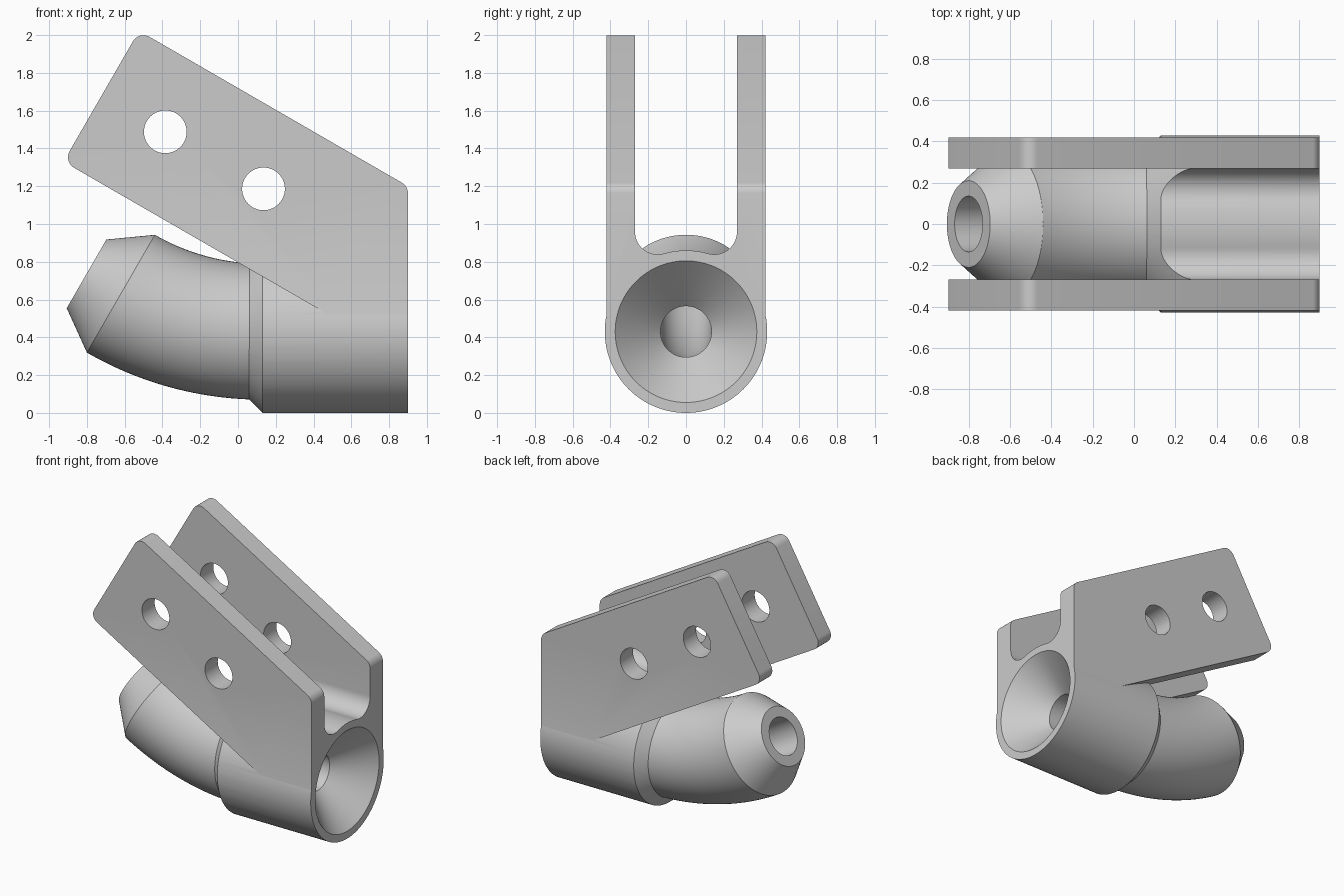
import bpy
import bmesh
from math import sin, cos, pi, radians, sqrt, asin, atan2

cube = bpy.data.objects.get("Cube")
if cube:
    bpy.data.objects.remove(cube, do_unlink=True)

AXIS_Z = 0.43      # height of the socket axis
SOCKET_R = 0.43
TUBE_R = 0.36
BORE_R = 0.135
BEND_X, BEND_R, BEND = 0.13, 1.5, radians(30)
END_X = 0.9
INNER_Y, OUTER_Y = 0.27, 0.42
SIDES = 96

grey = bpy.data.materials.new("plain grey")
grey.use_nodes = True
grey.diffuse_color = (0.6, 0.6, 0.6, 1)
grey.node_tree.nodes["Principled BSDF"].inputs["Base Color"].default_value = (0.6, 0.6, 0.6, 1)


def finish(bm, name):
    bmesh.ops.recalc_face_normals(bm, faces=bm.faces)
    mesh = bpy.data.meshes.new(name)
    bm.to_mesh(mesh)
    bm.free()
    mesh.materials.append(grey)
    obj = bpy.data.objects.new(name, mesh)
    bpy.context.collection.objects.link(obj)
    return obj


def sweep(name, stations):
    """Closed round tube through stations of (x, z, tilt, radius)."""
    bm = bmesh.new()
    rings = []
    for x, z, t, r in stations:
        ring = []
        for i in range(SIDES):
            a = 2 * pi * i / SIDES
            up = r * cos(a)
            ring.append(bm.verts.new((x + up * sin(t), r * sin(a), z + up * cos(t))))
        rings.append(ring)
    for a, b in zip(rings, rings[1:]):
        for i in range(SIDES):
            j = (i + 1) % SIDES
            bm.faces.new((a[i], a[j], b[j], b[i]))
    bm.faces.new(rings[0])
    bm.faces.new(rings[-1])
    return finish(bm, name)


def prism(points, offset):
    """Solid made by pushing a flat outline along an offset."""
    bm = bmesh.new()
    face = bm.faces.new([bm.verts.new(p) for p in points])
    new = bmesh.ops.extrude_face_region(bm, geom=[face])["geom"]
    bmesh.ops.translate(bm, vec=offset, verts=[v for v in new if isinstance(v, bmesh.types.BMVert)])
    return bm


def combine(target, tool, operation):
    bpy.context.view_layer.objects.active = target
    mod = target.modifiers.new(operation.lower(), 'BOOLEAN')
    mod.operation = operation
    mod.solver = 'EXACT'
    mod.object = tool
    bpy.ops.object.modifier_apply(modifier=mod.name)
    bpy.data.objects.remove(tool, do_unlink=True)


def straight(x, r):
    return (x, AXIS_Z, 0, r)


def bend(r):
    steps = 24
    return [(BEND_X - BEND_R * sin(t), AXIS_Z + BEND_R * (1 - cos(t)), t, r)
            for t in (BEND * i / steps for i in range(steps + 1))]


def beyond(length, r):
    x, z, t, _ = bend(r)[-1]
    return (x - length * cos(t), z + length * sin(t), t, r)


# Socket section: round below, filleted trough between the plates above
fillet = 0.12
fy = INNER_Y - fillet
fz = AXIS_Z + sqrt((SOCKET_R + fillet) ** 2 - fy ** 2)
lean = asin(fy / (SOCKET_R + fillet))
root_y = INNER_Y + 0.03
start = asin(root_y / SOCKET_R)
half = []
for i in range(7):                       # crown of the trough floor
    a = lean * i / 6
    half.append((SOCKET_R * sin(a), AXIS_Z + SOCKET_R * cos(a)))
low = atan2(AXIS_Z - fz, -fy)
for i in range(1, 17):                   # fillet up to the plate wall
    a = low + (0 - low) * i / 16
    half.append((fy + fillet * cos(a), fz + fillet * sin(a)))
half.append((root_y, fz))
for i in range(49):                      # outer round down to the bottom
    a = start + (pi - start) * i / 48
    half.append((SOCKET_R * sin(a), AXIS_Z + SOCKET_R * cos(a)))
outline = half + [(-y, z) for y, z in half[-2:0:-1]]
body = finish(prism([(0, y, z) for y, z in outline], (END_X, 0, 0)), "hinge_socket")

# Conical chamfer on the socket's inner end
flare = sweep("flare", [straight(0, 0.3), straight(0.4, 0.7), straight(1, 0.7)])
combine(body, flare, 'INTERSECT')

# Bent tube with a tapered tip
elbow = sweep("elbow", [straight(0.4, TUBE_R)] + bend(TUBE_R) + [beyond(0.21, 0.21)])
combine(body, elbow, 'UNION')

# Two side plates, each with rounded corners and two pin holes
corners = [((-0.924, 1.33), 0.065), ((-0.524, 2.023), 0.065), ((END_X, 1.2), 0.036),
           ((END_X, 0.45), 0), ((0.6, 0.45), 0)]
for name, y in (("left_plate", INNER_Y), ("right_plate", -OUTER_Y)):
    bm = prism([(x, y, z) for (x, z), _ in corners], (0, OUTER_Y - INNER_Y, 0))
    for (x, z), size in corners:
        if size:
            edges = [e for e in bm.edges
                     if all(abs(v.co.x - x) + abs(v.co.z - z) < 0.001 for v in e.verts)]
            bmesh.ops.bevel(bm, geom=edges, offset=size, segments=8, profile=0.5, affect='EDGES')
    plate = finish(bm, name)
    for hx, hz in ((-0.385, 1.488), (0.135, 1.186)):
        ring = [(hx + 0.113 * cos(2 * pi * i / 64), -0.6, hz + 0.113 * sin(2 * pi * i / 64))
                for i in range(64)]
        combine(plate, finish(prism(ring, (0, 1.2, 0)), "pin_hole"), 'DIFFERENCE')
    combine(body, plate, 'UNION')

# Funnel mouth and the bore that follows the bend
bore = sweep("bore", [straight(END_X + 0.05, 0.425), straight(0.66, BORE_R)]
             + bend(BORE_R) + [beyond(0.4, BORE_R)])
combine(body, bore, 'DIFFERENCE')

bpy.ops.object.select_all(action='DESELECT')
body.select_set(True)
bpy.context.view_layer.objects.active = body
bpy.ops.object.shade_smooth_by_angle(angle=radians(28))
